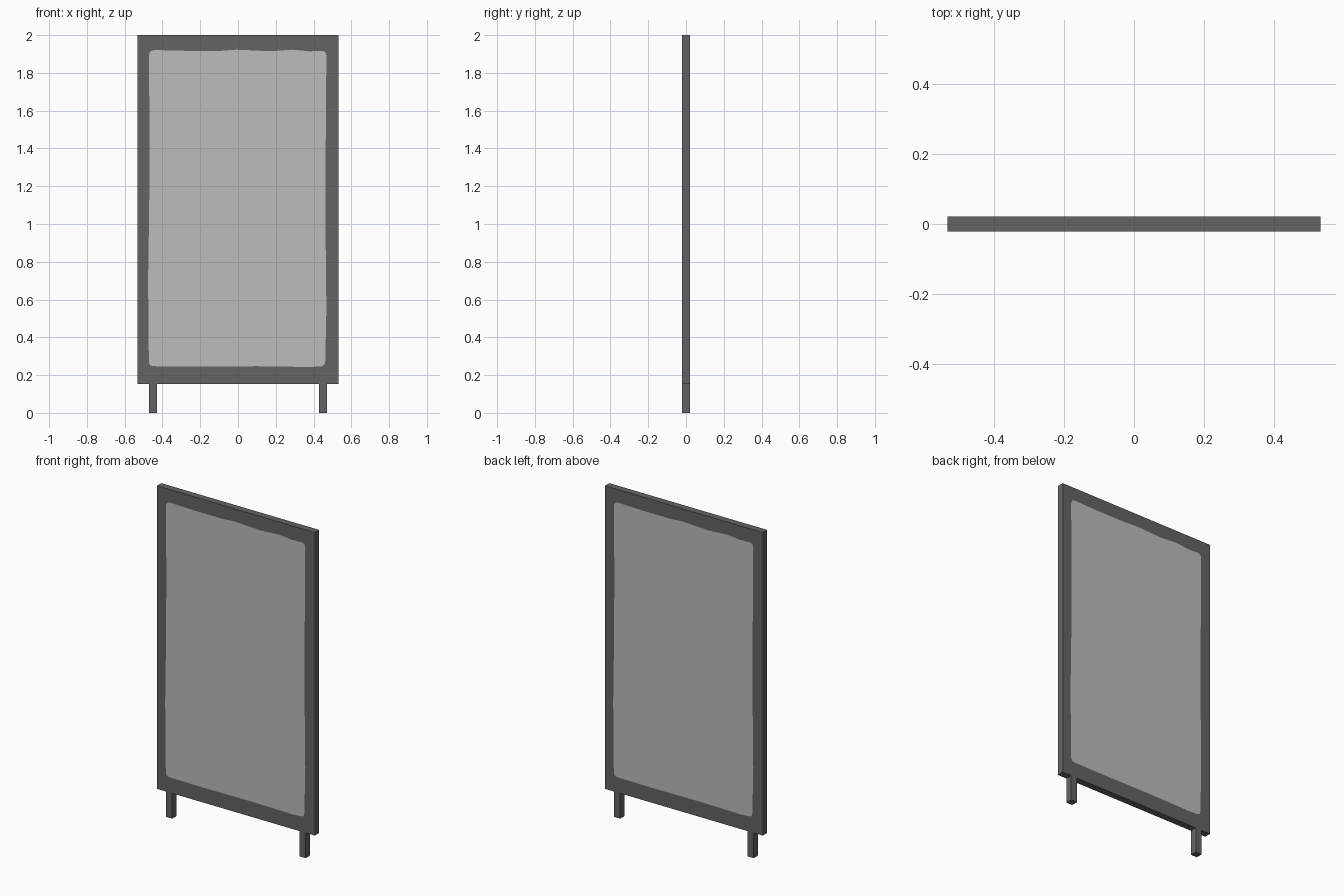
import bpy, bmesh
from mathutils import Vector

if "Cube" in bpy.data.objects:
    bpy.data.objects.remove(bpy.data.objects["Cube"])

W, D, Z0, Z1 = 0.532, 0.021, 0.154, 2.0      # half width, half depth, bottom, top


def material(name, grey):
    m = bpy.data.materials.new(name)
    m.diffuse_color = (grey, grey, grey, 1)
    m.use_nodes = True
    m.node_tree.nodes["Principled BSDF"].inputs["Base Color"].default_value = m.diffuse_color
    return m


dark = material("dark grey frame", 0.127)
light = material("light grey panel", 0.503)


def finish(bm, name, mats):
    bmesh.ops.remove_doubles(bm, verts=bm.verts, dist=1e-5)
    bmesh.ops.recalc_face_normals(bm, faces=bm.faces)
    me = bpy.data.meshes.new(name)
    bm.to_mesh(me)
    bm.free()
    for m in mats:
        me.materials.append(m)
    ob = bpy.data.objects.new(name, me)
    bpy.context.collection.objects.link(ob)
    return ob


# Slightly uneven panel outline (x, z), one list per side, anticlockwise from the bottom
sides = [
    [(-0.445, 0.247), (-0.22, 0.245), (0.1, 0.247), (0.38, 0.243), (0.435, 0.246)],
    [(0.462, 0.275), (0.468, 0.55), (0.462, 1.1), (0.465, 1.5), (0.468, 1.89)],
    [(0.44, 1.917), (0.38, 1.914), (0.29, 1.923), (0.17, 1.915), (-0.01, 1.923),
     (-0.09, 1.917), (-0.28, 1.917), (-0.44, 1.921)],
    [(-0.472, 1.89), (-0.468, 1.5), (-0.47, 1.1), (-0.476, 0.7), (-0.472, 0.275)],
]
outer = [(-W, Z0), (W, Z0), (W, Z1), (-W, Z1)]


def corner(a, b, vertical_first):
    """Round a corner between two side ends with a quadratic curve."""
    a, b = Vector(a), Vector(b)
    c = Vector((a.x, b.y)) if vertical_first else Vector((b.x, a.y))
    pts = []
    for k in range(5):
        t = k / 4
        pts.append(tuple(a * (1 - t) ** 2 + c * 2 * t * (1 - t) + b * t * t))
    return pts


# Board: both large faces are cut into a dark border and a light panel
bm = bmesh.new()
for s in (1, -1):            # the back is the front turned half round
    def face(points, mat):
        f = bm.faces.new([bm.verts.new((s * x, -s * D, z)) for x, z in points])
        f.material_index = mat
    panel = []
    for i in range(4):
        j = (i + 1) % 4
        arc = corner(sides[i][-1], sides[j][0], i % 2 == 1)
        face([outer[i], outer[j]] + sides[i][::-1], 0)
        face([outer[j]] + arc[::-1], 0)
        panel += sides[i] + arc[1:-1]
    face(panel, 1)
for i in range(4):           # edges of the board
    (x0, z0), (x1, z1) = outer[i], outer[(i + 1) % 4]
    bm.faces.new([bm.verts.new(p) for p in
                  ((x0, -D, z0), (x0, D, z0), (x1, D, z1), (x1, -D, z1))])
finish(bm, "display_board", [dark, light])

# Two short square legs
for side, x in (("left", -0.45), ("right", 0.45)):
    bm = bmesh.new()
    bmesh.ops.create_cube(bm, size=1)
    for v in bm.verts:
        v.co = (x + v.co.x * 2 * D, v.co.y * 2 * D, (v.co.z + 0.5) * Z0)
    finish(bm, side + "_leg", [dark])
